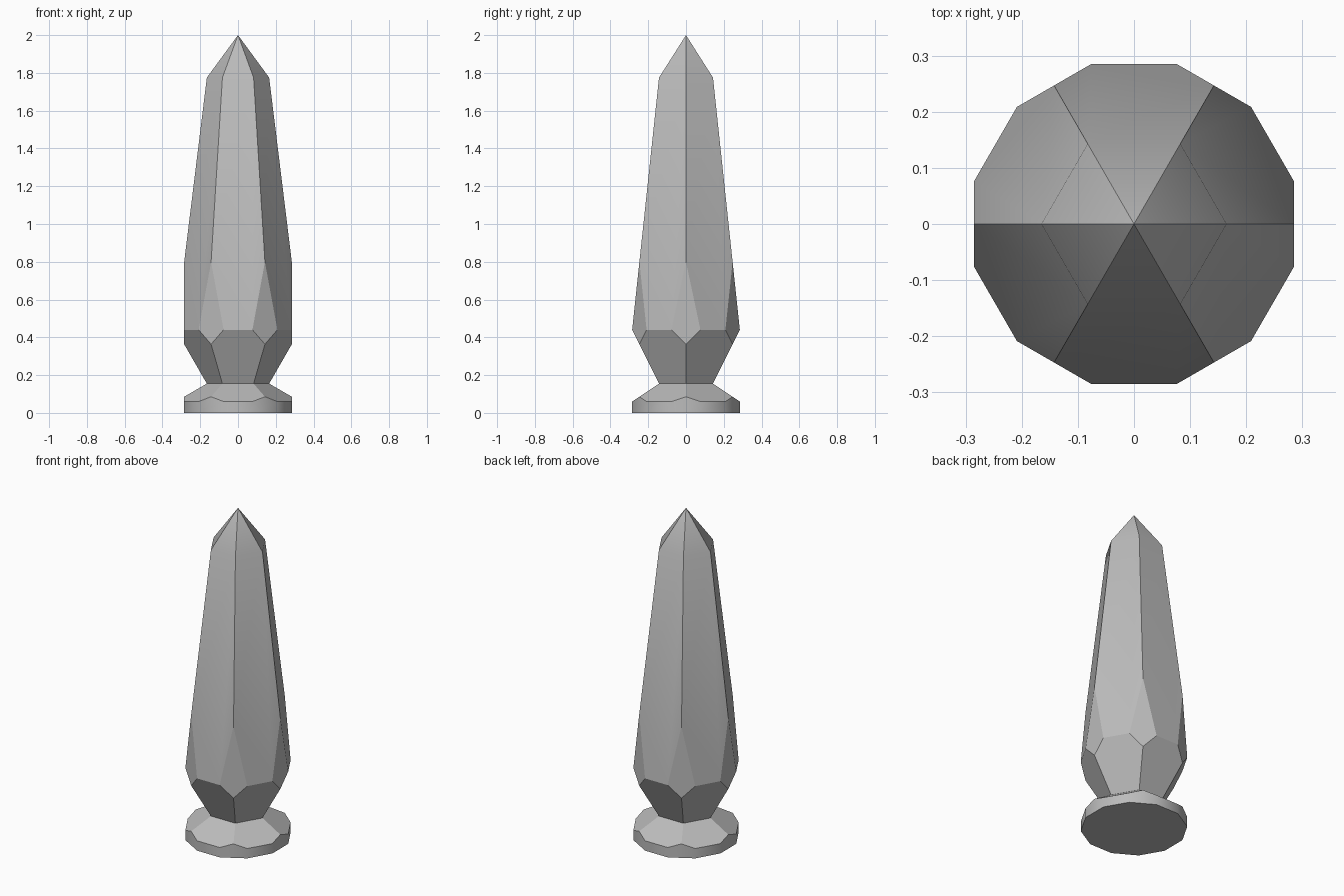
import bpy, bmesh
from math import cos, sin, pi, radians
from mathutils import Vector

cube = bpy.data.objects.get("Cube")
if cube:
    bpy.data.objects.remove(cube, do_unlink=True)

SIDES = 6
FLAT = 0.285               # distance from the axis to every vertical flat
WIDE = FLAT / cos(pi / 6)  # corner radius of the uncut hexagon
NECK = 0.165

# Hexagonal profile from the floor to the shoulder: (radius, height)
profile = [(WIDE, 0), (WIDE, 0.06), (NECK, 0.155), (WIDE, 0.44), (NECK, 1.775)]

stone = bpy.data.materials.new("grey stone")
stone.use_nodes = True
colour = (0.5, 0.5, 0.5, 1)
stone.diffuse_color = colour
stone.node_tree.nodes["Principled BSDF"].inputs["Base Color"].default_value = colour

# Loft the foot, neck, spire and tip
bm = bmesh.new()
rings = [[bm.verts.new((r * cos(i * pi / 3), r * sin(i * pi / 3), z))
          for i in range(SIDES)] for r, z in profile]
tip = bm.verts.new((0, 0, 2))
bm.faces.new(rings[0][::-1])
for i in range(SIDES):
    j = (i + 1) % SIDES
    for low, high in zip(rings, rings[1:]):
        bm.faces.new((low[i], low[j], high[j], high[i]))
    bm.faces.new((rings[-1][i], rings[-1][j], tip))

# Slice the six corners off the foot and the widest part of the spire
for i in range(SIDES):
    out = Vector((cos(i * pi / 3), sin(i * pi / 3), 0))
    cut = bmesh.ops.bisect_plane(bm, geom=bm.verts[:] + bm.edges[:] + bm.faces[:],
                                 plane_co=out * FLAT, plane_no=out, clear_outer=True)
    rim = [e for e in cut["geom_cut"] if isinstance(e, bmesh.types.BMEdge)]
    bmesh.ops.edgeloop_fill(bm, edges=rim)
bmesh.ops.recalc_face_normals(bm, faces=bm.faces[:])

mesh = bpy.data.meshes.new("spire_on_foot")
bm.to_mesh(mesh)
bm.free()
mesh.materials.append(stone)
spire = bpy.data.objects.new("spire_on_foot", mesh)
bpy.context.collection.objects.link(spire)

# Soften the shallow edges and keep the main ridges sharp
bpy.ops.object.select_all(action="DESELECT")
spire.select_set(True)
bpy.context.view_layer.objects.active = spire
bpy.ops.object.shade_smooth_by_angle(angle=radians(30.5))
